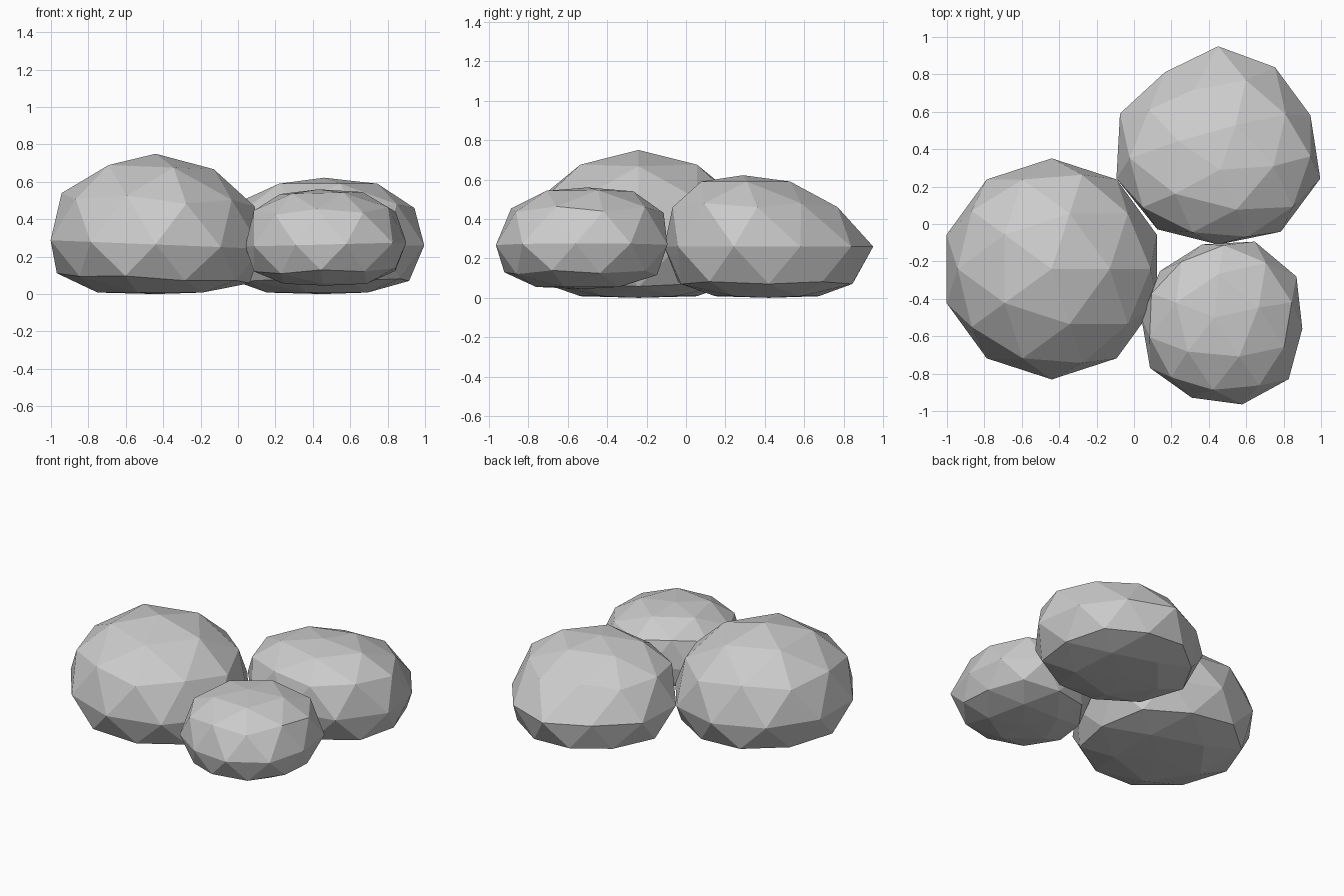
import bpy, bmesh, math

if "Cube" in bpy.data.objects:
    bpy.data.objects.remove(bpy.data.objects["Cube"])

# Heights of the vertex rings on a unit two-level icosphere, bottom to top
RINGS = [-1.0, -0.851, -0.526, -0.447, 0.0, 0.447, 0.526, 0.851, 1.0]


def lerp_table(v, keys, vals):
    v = min(max(v, keys[0]), keys[-1])
    for i in range(len(keys) - 1):
        if v <= keys[i + 1]:
            t = (v - keys[i]) / (keys[i + 1] - keys[i])
            return vals[i] + t * (vals[i + 1] - vals[i])


def radius_at(angle, radii):
    # radii sit at 18, 54, 90 ... degrees round the widest ring
    f = ((math.degrees(angle) - 18) / 36) % 10
    i = int(f) % 10
    t = f - int(f)
    return radii[i] * (1 - t) + radii[(i + 1) % 10] * t


def make_rock(name, center, radii, heights, turn=0, tilt=0, lean=(0, 0), pinch=0):
    mesh = bpy.data.meshes.new(name)
    bm = bmesh.new()
    bmesh.ops.create_icosphere(bm, subdivisions=2, radius=1)
    turn = math.radians(turn)
    for v in bm.verts:
        nx, ny, nz = v.co
        ang = math.atan2(ny, nx)
        r = math.hypot(nx, ny) * radius_at(ang, radii)
        x, y = r * math.cos(ang + turn), r * math.sin(ang + turn)
        z = lerp_table(nz, RINGS, heights)
        up = max(nz, 0)
        if nz > -0.6:
            z += tilt * x
        v.co = (center[0] + x + lean[0] * up,
                center[1] + y + up * (lean[1] - pinch * ny), z)
    bm.to_mesh(mesh)
    bm.free()
    obj = bpy.data.objects.new(name, mesh)
    bpy.context.collection.objects.link(obj)
    return obj


# Largest rock, left
make_rock("large_rock", (-0.44, -0.24), [0.591] * 10,
          [0.0, 0.008, 0.078, 0.09, 0.265, 0.49, 0.52, 0.68, 0.75], tilt=-0.04)

# Medium rock, back right, leaning forward
make_rock("medium_rock", (0.45, 0.42),
          [0.519, 0.517, 0.53, 0.484, 0.552, 0.572, 0.554, 0.53, 0.57, 0.574],
          [0.0, 0.008, 0.07, 0.082, 0.26, 0.46, 0.48, 0.59, 0.622],
          lean=(0.01, -0.13), pinch=0.1)

# Small rock, front right
make_rock("small_rock", (0.47, -0.53),
          [0.47, 0.47, 0.434, 0.433, 0.432, 0.453, 0.43, 0.448, 0.466, 0.431],
          [0.045, 0.055, 0.115, 0.13, 0.265, 0.43, 0.455, 0.54, 0.56],
          turn=14, tilt=0.025, lean=(-0.04, 0.03))
